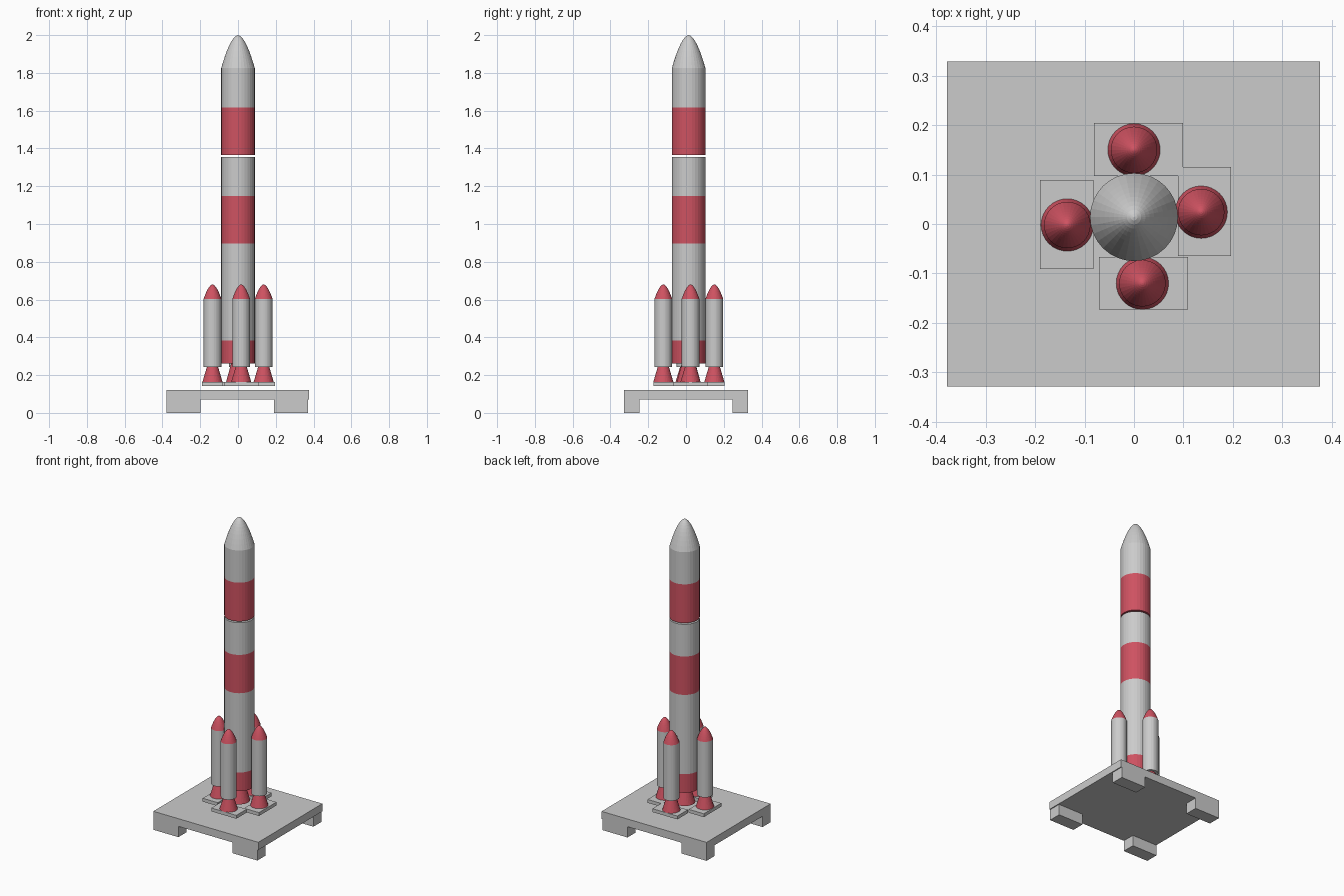
import bpy, bmesh, math

if "Cube" in bpy.data.objects:
    bpy.data.objects.remove(bpy.data.objects["Cube"])

red = bpy.data.materials.new("red_paint")
red.diffuse_color = (0.62, 0.085, 0.12, 1)
red.use_nodes = True
red.node_tree.nodes["Principled BSDF"].inputs["Base Color"].default_value = red.diffuse_color
grey = bpy.data.materials.new("grey_paint")
grey.diffuse_color = (0.8, 0.8, 0.8, 1)
grey.use_nodes = True
grey.node_tree.nodes["Principled BSDF"].inputs["Base Color"].default_value = grey.diffuse_color


def finish(name, bm, mats=()):
    bmesh.ops.recalc_face_normals(bm, faces=bm.faces)
    me = bpy.data.meshes.new(name)
    bm.to_mesh(me)
    bm.free()
    for m in mats:
        me.materials.append(m)
    ob = bpy.data.objects.new(name, me)
    bpy.context.collection.objects.link(ob)
    return ob


def box(name, x0, x1, y0, y1, z0, z1):
    bm = bmesh.new()
    bmesh.ops.create_cube(bm, size=1)
    for v in bm.verts:
        v.co = (x1 if v.co.x > 0 else x0, y1 if v.co.y > 0 else y0, z1 if v.co.z > 0 else z0)
    return finish(name, bm)


def lathe(name, cx, cy, profile, red_bands, sides=32):
    """Closed turned solid from (radius, z) points; bands within red_bands are painted red."""
    bm = bmesh.new()
    rings = []
    for r, z in profile:
        n = sides if r > 0 else 1
        rings.append([bm.verts.new((cx + r * math.cos(2 * math.pi * i / n),
                                    cy + r * math.sin(2 * math.pi * i / n), z)) for i in range(n)])
    for lo, hi in zip(rings, rings[1:]):
        mid = (lo[0].co.z + hi[0].co.z) / 2
        paint = int(any(a < mid < b for a, b in red_bands))
        for i in range(sides):
            j = (i + 1) % sides
            ring = [lo[i], lo[j], hi[0]] if len(hi) == 1 else [lo[i], lo[j], hi[j], hi[i]]
            bm.faces.new(ring).material_index = paint
    # Flat ends
    for ring, z in ((rings[0], profile[0][1]), (rings[-1], profile[-1][1])):
        if len(ring) > 1:
            cap = bm.faces.new(ring)
            cap.material_index = int(any(a <= z <= b for a, b in red_bands))
    return finish(name, bm, (grey, red))


def nose(r, z0, z1, steps=10):
    """Rounded nose profile, with rings closer together near the tip."""
    ts = [1 - (1 - i / steps) ** 2 for i in range(steps + 1)]
    return [(r * (1 - t) ** 0.56 if t < 1 else 0, z0 + (z1 - z0) * t) for t in ts]


# Launch platform with four corner feet
box("platform_deck", -0.378, 0.376, -0.329, 0.329, 0.07, 0.12)
for x0, x1, side in ((-0.378, -0.198, "left"), (0.19, 0.37, "right")):
    for y0, y1, end in ((-0.329, -0.246, "front"), (0.246, 0.329, "back")):
        box(f"platform_foot_{end}_{side}", x0, x1, y0, y1, 0, 0.07)

# Central rocket: two stages with a thin gap, and an engine bell
CX, CY, R = 0.0, 0.014, 0.089
lathe("lower_stage", CX, CY,
      [(R, 0.262), (R, 0.383), (R, 0.898), (R, 1.147), (R, 1.356)],
      [(0.26, 0.383), (0.898, 1.147)])
lathe("upper_stage", CX, CY,
      [(R, 1.365), (R, 1.616)] + nose(R, 1.825, 2.0), [(1.36, 1.616)])
lathe("core_nozzle", CX, CY, [(0.063, 0.164), (0.036, 0.262)], [(0.1, 0.3)])

# Four strap-on boosters, each with a nozzle and a blast plate
boosters = {
    "left": (-0.135, -0.002, (-0.190, -0.082, -0.091, 0.089)),
    "right": (0.136, 0.024, (0.089, 0.196, -0.065, 0.115)),
    "front": (0.017, -0.120, (-0.071, 0.109, -0.173, -0.067)),
    "back": (0.0, 0.150, (-0.081, 0.099, 0.097, 0.204)),
}
for side, (x, y, plate) in boosters.items():
    lathe(f"booster_{side}", x, y, [(0.047, 0.242)] + nose(0.047, 0.603, 0.68), [(0.603, 0.7)])
    lathe(f"booster_nozzle_{side}", x, y, [(0.053, 0.164), (0.03, 0.242)], [(0.1, 0.3)])
    box(f"blast_plate_{side}", *plate, 0.142, 0.164)
